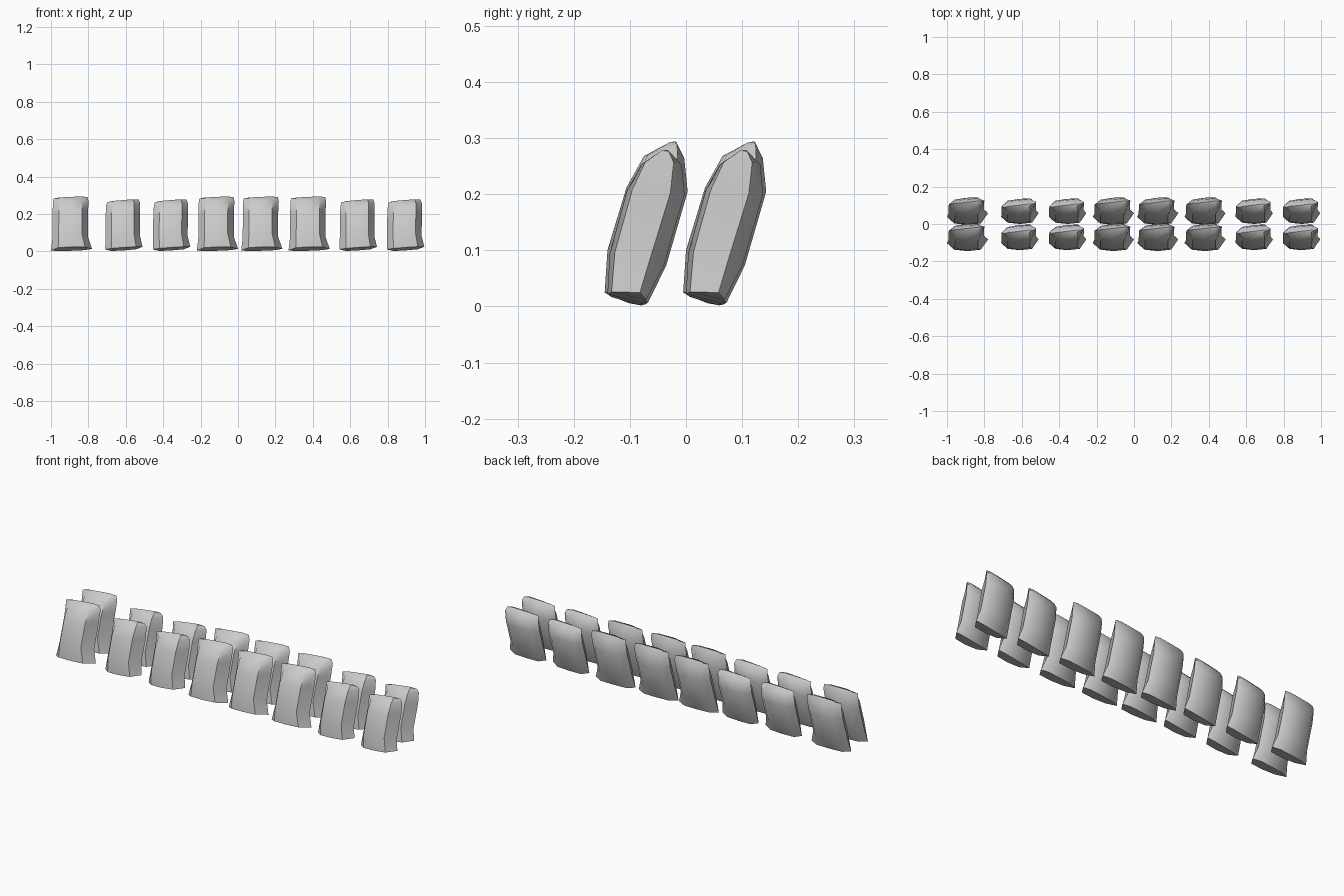
import bpy, bmesh, math

if "Cube" in bpy.data.objects:
    bpy.data.objects.remove(bpy.data.objects["Cube"])

# Stations from bottom to top: front (y, z), back (y, z), side seam (y, z), left x, right x
LARGE = [
    ((-0.145, 0.025), (-0.072, 0.004), (-0.092, 0.010), -0.108, 0.112),
    ((-0.140, 0.100), (-0.038, 0.070), (-0.075, 0.075), -0.100, 0.090),
    ((-0.106, 0.212), (0.000, 0.202), (-0.035, 0.205), -0.099, 0.090),
    ((-0.075, 0.268), (-0.008, 0.262), (-0.025, 0.265), -0.098, 0.093),
    ((-0.029, 0.291), (-0.024, 0.292), (-0.026, 0.287), -0.095, 0.088),
]
SMALL = [
    ((-0.140, 0.022), (-0.076, 0.006), (-0.092, 0.018), -0.100, 0.100),
    ((-0.136, 0.095), (-0.042, 0.070), (-0.075, 0.075), -0.099, 0.086),
    ((-0.106, 0.205), (-0.006, 0.195), (-0.038, 0.195), -0.098, 0.087),
    ((-0.080, 0.253), (-0.012, 0.248), (-0.032, 0.250), -0.095, 0.087),
    ((-0.044, 0.274), (-0.039, 0.275), (-0.041, 0.270), -0.090, 0.080),
]


def section(station, tilt):
    """Eight-point pillow cross-section; tilt raises the right-hand side."""
    front, back, side, left, right = station
    mid, half = (left + right) / 2, (right - left) / 2
    ring = []
    for u, target, amount in ((-1, side, 0), (-0.65, front, 0.85), (0, front, 1), (0.65, front, 0.85),
                              (1, side, 0), (0.65, back, 0.9), (0, back, 1), (-0.65, back, 0.9)):
        y = side[0] + (target[0] - side[0]) * amount
        z = side[1] + (target[1] - side[1]) * amount
        if target is not front:
            y += 0.010 * u
        ring.append((mid + half * u, y, max(0.001, z + tilt * u)))
    return ring


def make_bag_mesh(name, stations, tilt):
    bm = bmesh.new()
    rings = [[bm.verts.new(p) for p in section(s, tilt)] for s in stations]
    for a, b in zip(rings, rings[1:]):
        for i in range(8):
            j = (i + 1) % 8
            bm.faces.new((a[i], a[j], b[j], b[i]))
    # Closed bottom and top seams, quads across the section
    for r in (rings[0], rings[-1]):
        bm.faces.new((r[0], r[1], r[7]))
        bm.faces.new((r[1], r[2], r[6], r[7]))
        bm.faces.new((r[2], r[3], r[5], r[6]))
        bm.faces.new((r[3], r[4], r[5]))
    bmesh.ops.recalc_face_normals(bm, faces=bm.faces)
    # Smooth panels with crisp seams
    for f in bm.faces:
        f.smooth = True
    for e in bm.edges:
        if len(e.link_faces) == 2 and e.calc_face_angle() > math.radians(40):
            e.smooth = False
    mesh = bpy.data.meshes.new(name)
    bm.to_mesh(mesh)
    bm.free()
    return mesh


large = make_bag_mesh("large_bag", LARGE, 0.004)
small = make_bag_mesh("small_bag", SMALL, 0.007)

# Eight bags in each of two leaning rows
COLUMNS = [(-0.892, large), (-0.61, small), (-0.355, small), (-0.112, large),
           (0.125, large), (0.378, large), (0.643, small), (0.896, small)]
for row, y in (("front", 0.0), ("back", 0.14)):
    for n, (x, mesh) in enumerate(COLUMNS, 1):
        bag = bpy.data.objects.new(f"{row}_bag_{n}", mesh)
        bag.location = (x, y, 0)
        bpy.context.collection.objects.link(bag)
